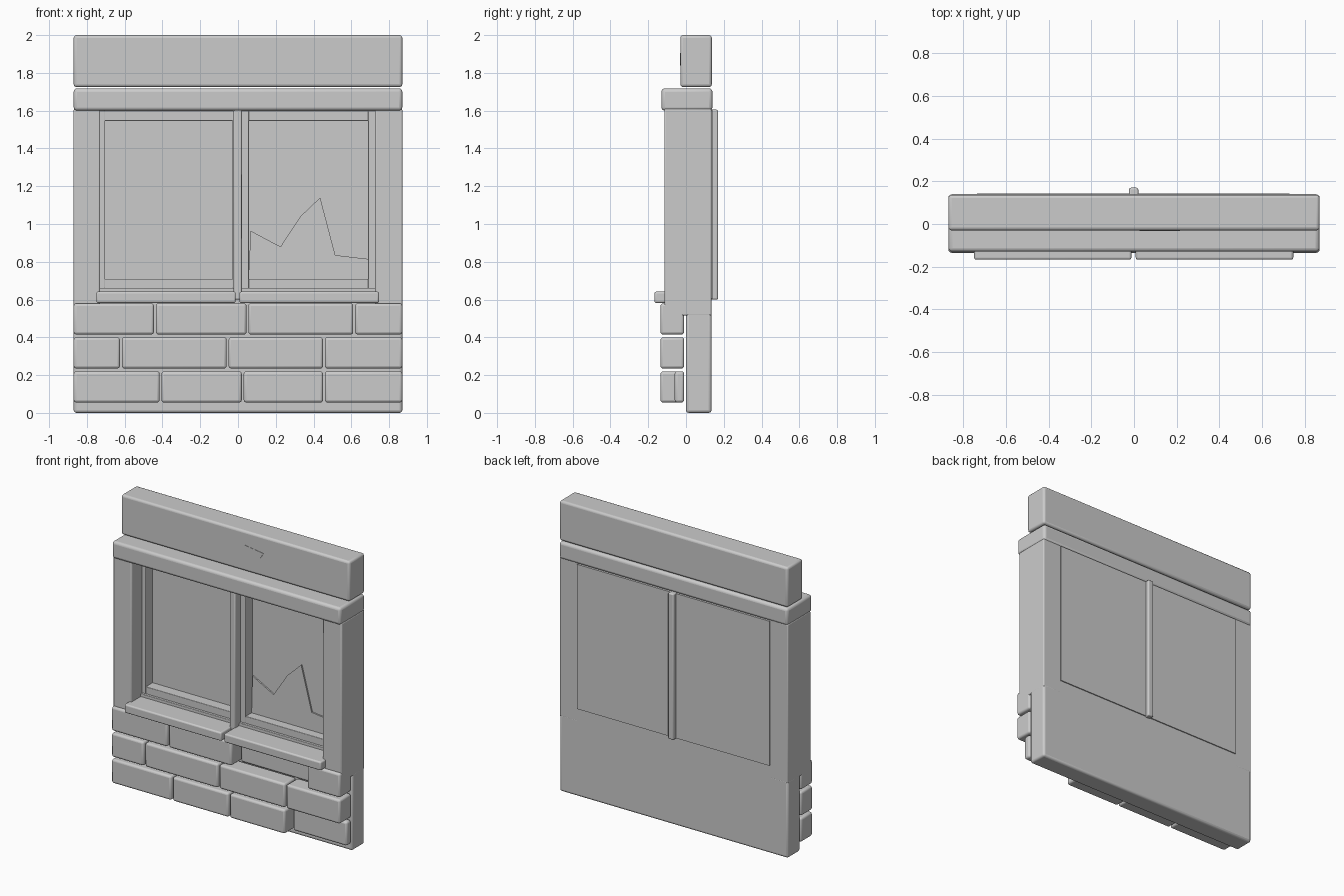
import bpy, bmesh

cube = bpy.data.objects.get("Cube")
if cube:
    bpy.data.objects.remove(cube, do_unlink=True)

stone = bpy.data.materials.new("light_grey")
stone.use_nodes = True
GREY = (0.6, 0.6, 0.6, 1)
stone.diffuse_color = GREY
stone.node_tree.nodes["Principled BSDF"].inputs["Base Color"].default_value = GREY


def add_object(name, bm):
    mesh = bpy.data.meshes.new(name)
    bmesh.ops.recalc_face_normals(bm, faces=bm.faces)
    bm.to_mesh(mesh)
    bm.free()
    mesh.materials.append(stone)
    obj = bpy.data.objects.new(name, mesh)
    bpy.context.collection.objects.link(obj)
    return obj


def box(name, x, y, z, bevel=0.0):
    """Box between the given (min, max) ranges, with rounded edges."""
    bm = bmesh.new()
    bmesh.ops.create_cube(bm, size=1)
    for v in bm.verts:
        v.co = [r[0] if c < 0 else r[1] for c, r in zip(v.co, (x, y, z))]
    obj = add_object(name, bm)
    if bevel:
        mod = obj.modifiers.new("rounded_edges", 'BEVEL')
        mod.width = bevel
        mod.segments = 3
        bpy.context.view_layer.objects.active = obj
        obj.select_set(True)
        bpy.ops.object.shade_smooth_by_angle()
        obj.select_set(False)
    return obj


def plate(name, outline, front, back):
    """Flat plate with an (x, z) outline."""
    bm = bmesh.new()
    face = bm.faces.new([bm.verts.new((x, front, z)) for x, z in outline])
    ext = bmesh.ops.extrude_face_region(bm, geom=[face])
    for v in ext["geom"]:
        if isinstance(v, bmesh.types.BMVert):
            v.co.y = back
    bm.normal_update()
    return add_object(name, bm)


# Main masonry
W = 0.87
box("top_beam", (-W, W), (-0.03, 0.137), (1.725, 2), 0.015)
box("lintel", (-W, W), (-0.13, 0.14), (1.6, 1.718), 0.018)
box("lower_wall", (-W, W), (0, 0.135), (0, 0.535), 0.015)
box("under_window_wall", (-0.74, 0.74), (0, 0.135), (0.5, 0.61))
box("left_post", (0.725, W), (-0.115, 0.135), (0.515, 1.61), 0.008)
box("right_post", (-W, -0.73), (-0.115, 0.135), (0.515, 1.61), 0.008)

# Chip on the beam
plate("beam_chip", [(0.025, 1.865), (0.07, 1.905), (0.215, 1.885),
                    (0.195, 1.85), (0.06, 1.84)], -0.032, -0.02)

# Brick courses: joints along x, and how far forward each brick stands
F = -0.135
courses = [
    ((0.055, 0.22), (-W, -0.41, 0.025, 0.455, W), (F, F, F, -0.06)),
    ((0.235, 0.4), (-W, -0.62, -0.055, 0.455, W), (F, F, F, F)),
    ((0.415, 0.58), (-W, -0.44, 0.05, 0.615, W), (F, F, -0.05, F)),
]
for row, (z, joints, fronts) in enumerate(courses):
    for i, front in enumerate(fronts):
        x0 = joints[i] + (0.005 if i else 0)
        x1 = joints[i + 1] - (0.005 if i < 3 else 0)
        box(f"brick_{row + 1}_{i + 1}", (x0, x1), (front, -0.01), z, 0.014)

# Sills
box("right_sill", (-0.75, -0.012), (-0.167, 0.02), (0.582, 0.642), 0.01)
box("left_sill", (0.008, 0.747), (-0.167, 0.02), (0.582, 0.642), 0.01)

# Window frames, panes and the bar between them
for side, x0, x1 in (("right", -0.735, -0.005), ("left", 0.0, 0.73)):
    inner0 = -0.703 if side == "right" else 0.058
    inner1 = -0.03 if side == "right" else 0.688
    box(f"{side}_frame_outer_stile" if side == "right" else "left_frame_inner_stile",
        (x0, inner0), (0, 0.13), (0.61, 1.6), 0.004)
    box(f"{side}_frame_inner_stile" if side == "right" else "left_frame_outer_stile",
        (inner1, x1), (0, 0.13), (0.61, 1.6), 0.004)
    box(f"{side}_frame_top", (x0, x1), (0.002, 0.13), (1.545, 1.6), 0.004)
    box(f"{side}_frame_bottom", (x0, x1), (0.002, 0.13), (0.6, 0.71), 0.004)
    box(f"{side}_frame_step", (x0, x1), (-0.015, 0.05), (0.6, 0.662), 0.004)
    box(f"{side}_pane", (x0, x1), (0.075, 0.142), (0.605, 1.6))

box("window_bar", (-0.023, 0.02), (-0.06, 0.17), (0.6, 1.605), 0.008)

# Broken glass shard in the left window
plate("glass_shard", [(0.058, 0.7), (0.688, 0.7), (0.688, 0.815), (0.515, 0.835),
                      (0.435, 1.14), (0.33, 1.04), (0.225, 0.88), (0.065, 0.965)],
      0.065, 0.08)
